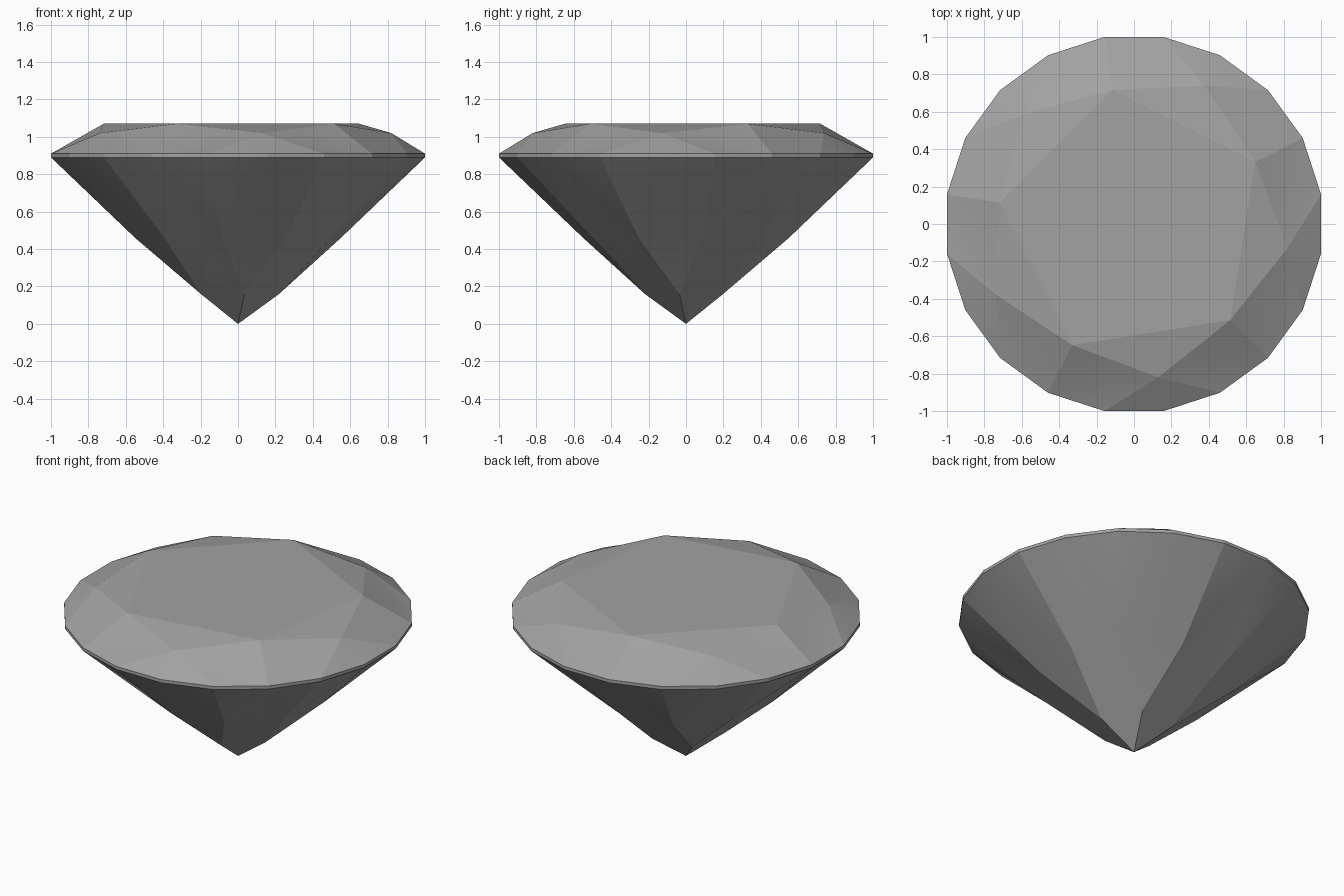
import bpy
import bmesh
from math import cos, sin, radians

cube = bpy.data.objects.get("Cube")
if cube:
    bpy.data.objects.remove(cube)

# Grey stone material
grey = (0.36, 0.36, 0.36, 1)
mat = bpy.data.materials.new("grey_stone")
mat.use_nodes = True
mat.diffuse_color = grey
mat.node_tree.nodes["Principled BSDF"].inputs["Base Color"].default_value = grey

bm = bmesh.new()


def ring(count, start, radius, z):
    """Evenly spaced points around the vertical axis."""
    angles = [radians(start + 360 * i / count) for i in range(count)]
    return [bm.verts.new((radius * cos(a), radius * sin(a), z)) for a in angles]


FOLD = 5
table = ring(FOLD, 27, 0.727, 1.07)
star = ring(FOLD, 63, 0.83, 1.02)
upper = ring(4 * FOLD, 27, 1.0125, 0.91)
lower = ring(4 * FOLD, 27, 1.0125, 0.89)
waist = ring(2 * FOLD, 45, 0.555, 0.458)
low = ring(FOLD, 63, 0.22, 0.158)
culet = bm.verts.new((0, 0, 0))

# Flat top
top = bm.faces.new(table)

# Girdle band
n = 4 * FOLD
for i in range(n):
    j = (i + 1) % n
    bm.faces.new((lower[i], lower[j], upper[j], upper[i]))

for i in range(FOLD):
    j = (i + 1) % FOLD
    g = [(4 * i + k) % n for k in range(5)]
    # Crown: star facet, two halves of the kite, then the girdle facets
    bm.faces.new((table[i], star[i], table[j]))
    bm.faces.new((table[i], upper[g[0]], star[i]))
    bm.faces.new((table[j], star[i], upper[g[4]]))
    for k in range(4):
        bm.faces.new((star[i], upper[g[k]], upper[g[k + 1]]))
    # Pavilion: girdle facets, lower kite, then the main facet halves
    a, b = waist[2 * i], waist[2 * i + 1]
    for k in range(4):
        bm.faces.new((a if k < 2 else b, lower[g[k + 1]], lower[g[k]]))
    bm.faces.new((a, b, lower[g[2]]))
    bm.faces.new((a, low[i], b))
    bm.faces.new((low[i], a, lower[g[0]]))
    bm.faces.new((low[i], lower[g[4]], b))
    bm.faces.new((culet, low[i], lower[g[0]]))
    bm.faces.new((culet, lower[g[4]], low[i]))

bmesh.ops.recalc_face_normals(bm, faces=bm.faces)
mesh = bpy.data.meshes.new("cut_gem")
bm.to_mesh(mesh)
bm.free()
mesh.materials.append(mat)
gem = bpy.data.objects.new("cut_gem", mesh)
bpy.context.collection.objects.link(gem)

# Soft blending between the shallow facets, crisp main edges
bpy.ops.object.select_all(action="DESELECT")
gem.select_set(True)
bpy.context.view_layer.objects.active = gem
bpy.ops.object.shade_smooth_by_angle(angle=radians(11))
